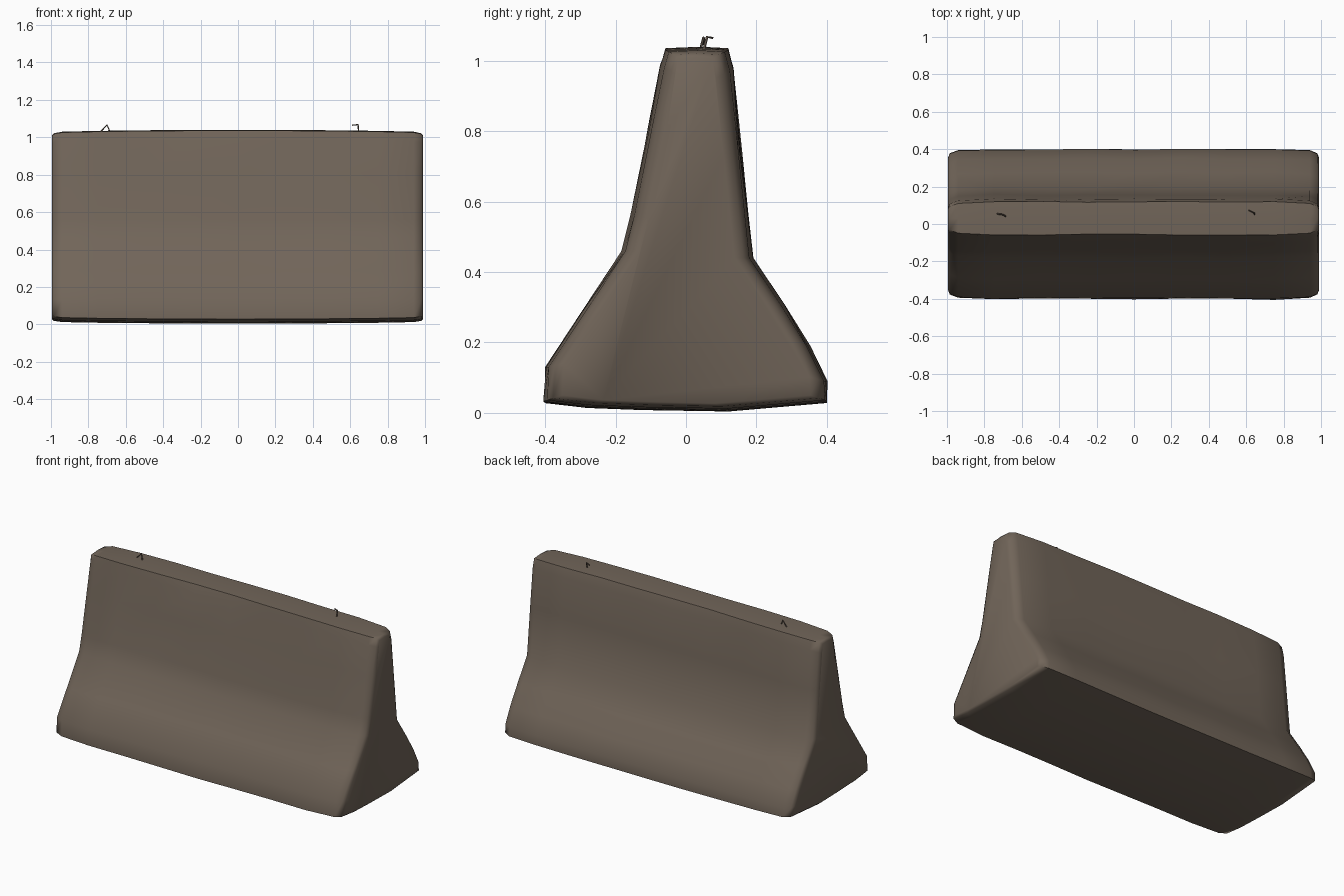
import bpy, bmesh, math, random
from mathutils import Vector

if "Cube" in bpy.data.objects:
    bpy.data.objects.remove(bpy.data.objects["Cube"])
random.seed(4)

def material(name, rgb):
    m = bpy.data.materials.new(name)
    m.diffuse_color = (*rgb, 1)
    m.use_nodes = True
    m.node_tree.nodes["Principled BSDF"].inputs["Base Color"].default_value = m.diffuse_color
    return m

concrete = material("weathered concrete", (0.165, 0.130, 0.100))
steel = material("rusty steel", (0.10, 0.075, 0.058))

# Barrier cross-section (y, z), sloped foot and tapered stem
PROFILE = [(-0.12, 0.008), (-0.28, 0.014), (-0.397, 0.028), (-0.393, 0.13),
           (-0.29, 0.285), (-0.175, 0.46), (-0.15, 0.56), (-0.10, 0.81),
           (-0.065, 0.99), (-0.052, 1.036), (0.035, 1.040), (0.113, 1.036),
           (0.128, 0.98), (0.152, 0.74), (0.183, 0.44), (0.27, 0.31),
           (0.345, 0.19), (0.395, 0.09), (0.398, 0.028), (0.12, 0.004)]
CENTRE = Vector((0.02, 0.45))

# x station, inset of the profile toward the inside (rounded ends)
STATIONS = [(-0.995, 0.045), (-0.985, 0.02), (-0.94, 0.003), (-0.75, 0), (-0.5, 0),
            (-0.25, 0), (0, 0), (0.25, 0), (0.5, 0), (0.75, 0), (0.94, 0.003),
            (0.98, 0.02), (0.99, 0.045)]

def barrier():
    bm = bmesh.new()
    rings = []
    for x, inset in STATIONS:
        ring = []
        for y, z in PROFILE:
            d = Vector((y, z)) - CENTRE
            # shrink sideways and slightly at top and bottom near the ends
            py = y - math.copysign(min(inset, abs(d.x) * 0.4), d.x)
            pz = z - inset * 0.45 * (d.y / 0.6)
            # gentle dents and a slight crown along the length
            if abs(x) < 0.9:
                py += math.copysign(random.uniform(-0.009, 0.002), d.x)
            if z > 0.95:
                pz -= 0.010 * x * x
            elif z < 0.05:
                pz += 0.008 * x * x
            ring.append(bm.verts.new((x, py, pz)))
        rings.append(ring)
    n = len(PROFILE)
    for a, b in zip(rings, rings[1:]):
        for i in range(n):
            j = (i + 1) % n
            bm.faces.new((a[i], a[j], b[j], b[i]))
    # end caps
    bm.faces.new(rings[0])
    bm.faces.new(rings[-1])
    bmesh.ops.recalc_face_normals(bm, faces=bm.faces)
    me = bpy.data.meshes.new("concrete_barrier")
    bm.to_mesh(me)
    bm.free()
    me.materials.append(concrete)
    ob = bpy.data.objects.new("concrete_barrier", me)
    bpy.context.collection.objects.link(ob)
    bpy.context.view_layer.objects.active = ob
    ob.select_set(True)
    bpy.ops.object.shade_smooth_by_angle(angle=math.radians(50))

def lifting_wire(name, points):
    cu = bpy.data.curves.new(name, 'CURVE')
    cu.dimensions = '3D'
    cu.bevel_depth = 0.004
    cu.bevel_resolution = 0
    cu.use_fill_caps = True
    sp = cu.splines.new('POLY')
    sp.points.add(len(points) - 1)
    for p, co in zip(sp.points, points):
        p.co = (*co, 1)
    cu.materials.append(steel)
    bpy.context.collection.objects.link(bpy.data.objects.new(name, cu))

# Bent lifting wires poking out of the top
barrier()
lifting_wire("left_lifting_wire", [(-0.735, 0.055, 1.03), (-0.70, 0.05, 1.066), (-0.685, 0.04, 1.03)])
lifting_wire("right_lifting_wire", [(0.645, 0.05, 1.03), (0.642, 0.06, 1.068), (0.612, 0.075, 1.065)])
